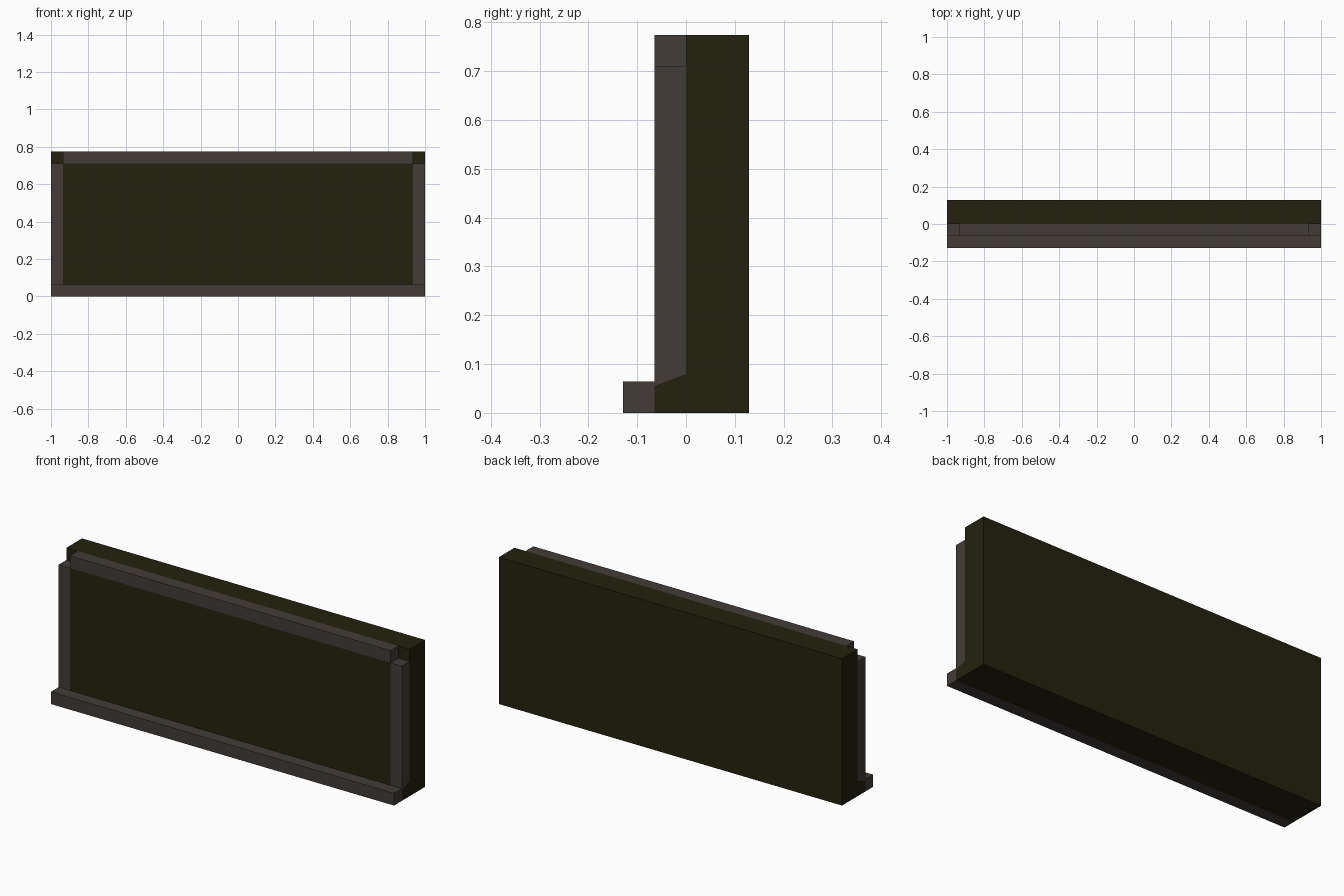
import bpy
import bmesh

cube = bpy.data.objects.get("Cube")
if cube:
    bpy.data.objects.remove(cube, do_unlink=True)

U = 2 / 31            # thickness of one frame bar
HEIGHT = 12 * U
IN = 1 - U            # inner edge of the side posts


def material(name, rgb):
    m = bpy.data.materials.new(name)
    m.diffuse_color = (*rgb, 1)
    m.use_nodes = True
    bsdf = next(n for n in m.node_tree.nodes if n.type == "BSDF_PRINCIPLED")
    bsdf.inputs["Base Color"].default_value = (*rgb, 1)
    bsdf.inputs["Roughness"].default_value = 0.9
    return m


OLIVE = material("dark olive", (0.0176, 0.0159, 0.0044))
GREY = material("warm grey", (0.0545, 0.0452, 0.0382))


def extrude_x(name, profile, x0, x1, mat):
    """Extrude a (y, z) profile along x."""
    bm = bmesh.new()
    face = bm.faces.new([bm.verts.new((x0, y, z)) for y, z in profile])
    ext = bmesh.ops.extrude_face_region(bm, geom=[face])
    verts = [g for g in ext["geom"] if isinstance(g, bmesh.types.BMVert)]
    bmesh.ops.translate(bm, verts=verts, vec=(x1 - x0, 0, 0))
    bmesh.ops.recalc_face_normals(bm, faces=bm.faces)
    mesh = bpy.data.meshes.new(name)
    bm.to_mesh(mesh)
    bm.free()
    mesh.materials.append(mat)
    obj = bpy.data.objects.new(name, mesh)
    bpy.context.collection.objects.link(obj)
    return obj


def rect(y0, y1, z0, z1):
    return [(y0, z0), (y1, z0), (y1, z1), (y0, z1)]


# Main slab and the raised panel inside the frame
extrude_x("back_slab", rect(0, 2 * U, 0, HEIGHT), -1, 1, OLIVE)
extrude_x("front_panel", rect(-U, 0, 0, 11 * U), -IN, IN, OLIVE)

# Frame: front ledge and top bar
extrude_x("bottom_ledge", rect(-2 * U, -U, 0, U), -1, 1, GREY)
extrude_x("top_bar", rect(-U, 0, 11 * U, HEIGHT), -IN, IN, GREY)

# Side posts on sloped feet
LOW, HIGH = 0.055, 0.08
for side, x0, x1 in (("right", -1, -IN), ("left", IN, 1)):
    extrude_x(side + "_foot", [(-U, 0), (0, 0), (0, HIGH), (-U, LOW)], x0, x1, OLIVE)
    extrude_x(side + "_post", [(-U, LOW), (0, HIGH), (0, 11 * U), (-U, 11 * U)], x0, x1, GREY)
